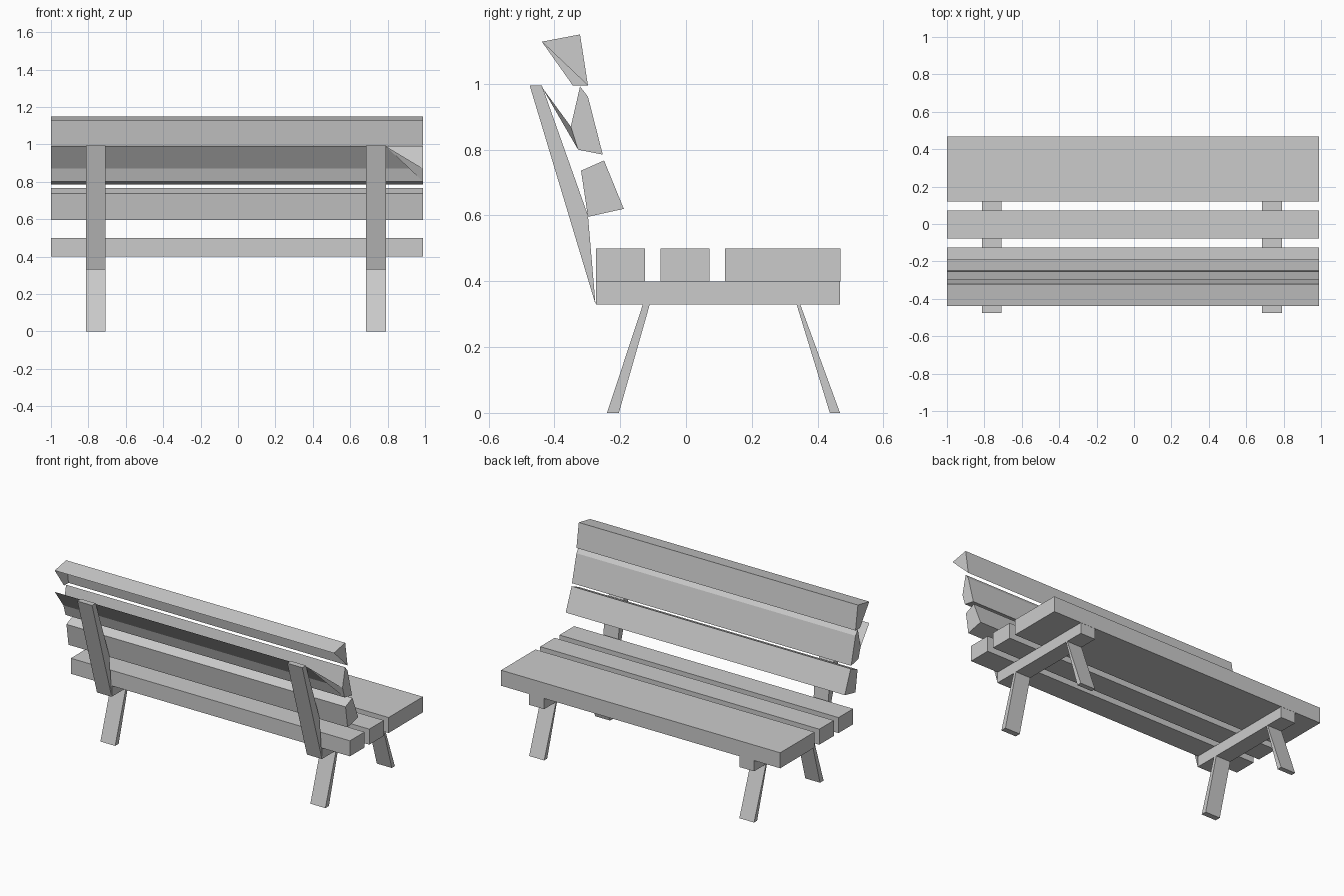
import bpy
import bmesh

cube = bpy.data.objects.get("Cube")
if cube:
    bpy.data.objects.remove(cube, do_unlink=True)

grey = bpy.data.materials.new("plain_grey")
grey.use_nodes = True
grey.diffuse_color = (0.6, 0.6, 0.6, 1)
grey.node_tree.nodes["Principled BSDF"].inputs["Base Color"].default_value = (0.6, 0.6, 0.6, 1)

LEFT, RIGHT = -1.0, 0.99


def finish(name, bm):
    mesh = bpy.data.meshes.new(name)
    bm.to_mesh(mesh)
    bm.free()
    mesh.materials.append(grey)
    obj = bpy.data.objects.new(name, mesh)
    bpy.context.collection.objects.link(obj)


def prism(name, profile, x0=LEFT, x1=RIGHT):
    """Extrude a (y, z) profile along x."""
    bm = bmesh.new()
    cap = bm.faces.new([bm.verts.new((x0, y, z)) for y, z in profile])
    side = bmesh.ops.extrude_face_region(bm, geom=[cap])["geom"]
    for v in side:
        if isinstance(v, bmesh.types.BMVert):
            v.co.x = x1
    bmesh.ops.recalc_face_normals(bm, faces=bm.faces)
    finish(name, bm)


def box(y0, y1, z0, z1):
    return [(y0, z0), (y1, z0), (y1, z1), (y0, z1)]


# Seat boards
prism("seat_board_rear", box(-0.274, -0.125, 0.4, 0.5))
prism("seat_board_middle", box(-0.077, 0.071, 0.4, 0.5))
prism("seat_board_front", box(0.119, 0.469, 0.4, 0.5))

# Supports: bearer, legs and back post on each side
for side, x0, x1 in (("right", -0.813, -0.708), ("left", 0.684, 0.791)):
    prism(f"bearer_{side}", box(-0.274, 0.468, 0.33, 0.4), x0, x1)
    prism(f"rear_leg_{side}", [(-0.24, 0), (-0.204, 0), (-0.11, 0.33), (-0.131, 0.33)], x0, x1)
    prism(f"front_leg_{side}", [(0.437, 0), (0.468, 0), (0.347, 0.33), (0.336, 0.33)], x0, x1)
    prism(f"back_post_{side}", [(-0.475, 0.995), (-0.275, 0.33), (-0.298, 0.6), (-0.438, 0.995)], x0, x1)

# Lower and middle back boards
prism("back_board_lower", [(-0.319, 0.736), (-0.298, 0.596), (-0.189, 0.62), (-0.249, 0.767)])
notch, heel = (-0.35, 0.87), (-0.328, 0.8)
prism("back_board_middle", [notch, heel, (-0.253, 0.785), (-0.298, 0.961), (-0.322, 0.992)])

# Thin flap leaning out behind the middle board, folded down at its left end
bm = bmesh.new()
a, b, c, d, e = [bm.verts.new(p) for p in (
    (LEFT, -0.438, 0.99), (LEFT, *notch), (RIGHT, *notch), (0.79, -0.438, 0.99), (RIGHT, *heel))]
bm.faces.new((a, b, c, d))
bm.faces.new((d, c, e))
finish("back_board_flap", bm)

# Top back board: a shell open at the rear, with end caps
bm = bmesh.new()
edge, crest, foot = (-0.438, 1.128), (-0.322, 1.15), (-0.298, 0.995)
l1, l2, l3, l4 = [bm.verts.new((LEFT, *p)) for p in (edge, crest, foot, (-0.344, 0.995))]
r1, r2, r3 = [bm.verts.new((RIGHT, *p)) for p in (edge, crest, foot)]
bm.faces.new((l1, r1, r2, l2))
bm.faces.new((l2, r2, r3, l3))
bm.faces.new((l1, l2, l3, l4))
bm.faces.new((r1, r3, r2))
finish("back_board_top", bm)
